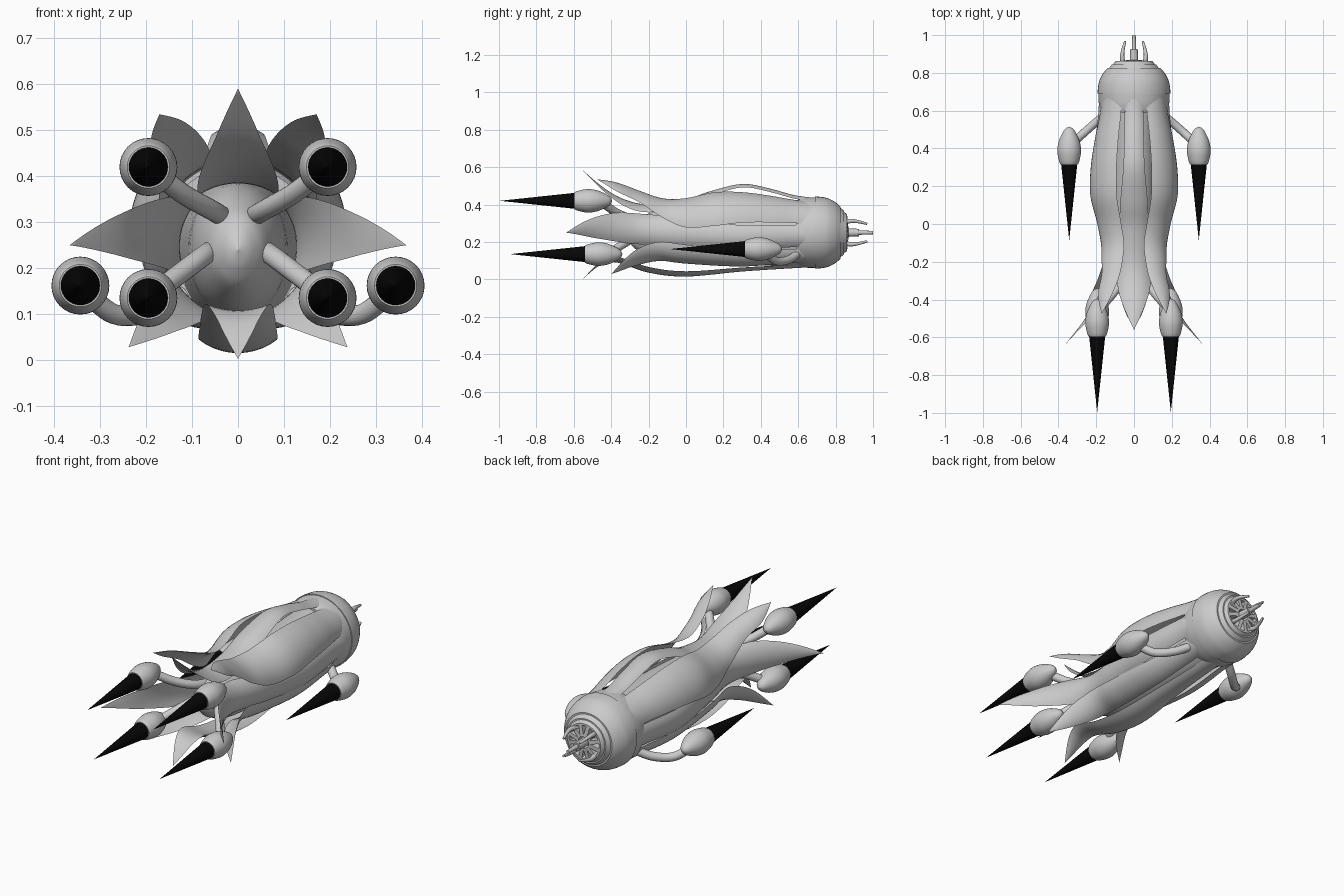
import bpy, bmesh, math
from mathutils import Vector

if "Cube" in bpy.data.objects:
    bpy.data.objects.remove(bpy.data.objects["Cube"])

CZ = 0.25  # height of the long axis
black = bpy.data.materials.new("black")
black.diffuse_color = (0.002, 0.002, 0.002, 1)
black.use_nodes = True
black.node_tree.nodes["Principled BSDF"].inputs["Base Color"].default_value = black.diffuse_color


def make(name, verts, faces, mat=None, angle=40):
    me = bpy.data.meshes.new(name)
    me.from_pydata([tuple(v) for v in verts], [], faces)
    bm = bmesh.new()
    bm.from_mesh(me)
    bmesh.ops.remove_doubles(bm, verts=bm.verts, dist=1e-5)
    bmesh.ops.recalc_face_normals(bm, faces=bm.faces)
    bm.to_mesh(me)
    bm.free()
    ob = bpy.data.objects.new(name, me)
    bpy.context.collection.objects.link(ob)
    if mat:
        me.materials.append(mat)
    bpy.ops.object.select_all(action='DESELECT')
    ob.select_set(True)
    bpy.context.view_layer.objects.active = ob
    bpy.ops.object.shade_smooth_by_angle(angle=math.radians(angle))
    return ob


def spline(pts, n):
    """Catmull-Rom through tuples of any length."""
    p = [pts[0]] + list(pts) + [pts[-1]]
    out = []
    for i in range(1, len(p) - 2):
        for k in range(n):
            t = k / n
            out.append(tuple(0.5 * (2*b + (c-a)*t + (2*a-5*b+4*c-d)*t*t + (3*b-a-3*c+d)*t**3)
                             for a, b, c, d in zip(p[i-1], p[i], p[i+1], p[i+2])))
    return out + [tuple(pts[-1])]


def bridge(rings):
    n = len(rings[0])
    verts = [v for r in rings for v in r]
    faces = [(i*n+j, i*n+(j+1) % n, (i+1)*n+(j+1) % n, (i+1)*n+j)
             for i in range(len(rings)-1) for j in range(n)]
    faces += [tuple(range(n)), tuple(range(len(verts)-n, len(verts)))]
    return verts, faces


def lathe(name, prof, x=0, y=0, z=CZ, seg=48, sx=1, mat=None, angle=40):
    """Turn a (y, radius) profile round the y axis."""
    rings = [[(x + sx*max(r, 1e-4)*math.cos(2*math.pi*j/seg), y + py,
               z + max(r, 1e-4)*math.sin(2*math.pi*j/seg)) for j in range(seg)] for py, r in prof]
    return make(name, *bridge(rings), mat, angle)


def tube(name, pts, rad, tip=None, seg=16):
    path = [Vector(p) for p in spline(pts, 8)]
    tip = rad if tip is None else tip
    rings = []
    for i, p in enumerate(path):
        d = (path[min(i+1, len(path)-1)] - path[max(i-1, 0)]).normalized()
        a = d.cross(Vector((0, 0, 1) if abs(d.z) < .9 else (1, 0, 0))).normalized()
        b = d.cross(a)
        r = rad + (tip-rad)*i/(len(path)-1)
        rings.append([p + r*(a*math.cos(2*math.pi*j/seg) + b*math.sin(2*math.pi*j/seg)) for j in range(seg)])
    return make(name, *bridge(rings))


def petal(name, stations, side=1, m=10, t=0.012):
    """Stations: y, radius from axis, angle, half width. Lens section curved round the axis."""
    rings = []
    for y, r, th, w in spline(stations, 6):
        w = max(w, 0.0004)
        th = math.radians(th)
        tt = t*min(1, w/0.05)
        us = [(-1 + 2*k/m, 1) for k in range(m+1)] + [(1 - 2*k/m, -1) for k in range(1, m)]
        ring = []
        for u, s in us:
            rr = r - tt + (tt*(1-u*u) if s > 0 else -0.3*tt*(1-u*u))
            a = th + u*w/r
            ring.append((side*rr*math.cos(a), y, CZ + rr*math.sin(a)))
        rings.append(ring)
    return make(name, *bridge(rings), angle=60)


# inner core, collar and rear cap
lathe("inner_core", spline([(.66, .175), (.4, .165), (.1, .152), (-.12, .135), (-.25, .09), (-.3, .045), (-.32, 0)], 6),
      z=.24, sx=.75)
lathe("collar", [(.59, .172), (.615, .183), (.65, .188), (.695, .189)])
lathe("rear_cap", spline([(.69, .193), (.72, .191), (.76, .183), (.80, .162), (.825, .14)], 4)
      + [(.825, .132), (.845, .117), (.845, .11), (.862, .098), (.862, .088), (.83, .08), (.83, 0)], angle=30)

# rear slats, claws and stepped spike
for i in range(12):
    a = math.radians(30*i + 15)
    rd, tn = Vector((math.cos(a), 0, math.sin(a))), Vector((-math.sin(a), 0, math.cos(a)))
    rings = [[Vector((0, yy, CZ)) + rd*rr + tn*s for rr, yy in
              ((.03, .83), (.09, .83), (.09, .862), (.03, .868))] for s in (-.01, .01)]
    make("rear_slat", *bridge(rings), angle=20)
for i in range(4):
    a = math.radians(90*i + 45)
    tube("rear_claw", [(r*math.cos(a), y, CZ + r*math.sin(a)) for r, y in
                       ((.075, .83), (.088, .88), (.083, .92), (.066, .968))], .015, .006, 10)
lathe("rear_spike", [(.83, .024), (.925, .02), (.925, .012), (1.0, .009)], seg=12)

# petals
petal("top_petal", [(.70, .184, 90, .05), (.58, .2, 90, .053), (.45, .235, 90, .055), (.3, .26, 90, .06),
                    (.12, .218, 90, .078), (-.02, .17, 90, .088), (-.2, .15, 90, .1), (-.33, .178, 90, .097),
                    (-.44, .24, 90, .058), (-.56, .34, 90, 0)])
petal("bottom_petal", [(.70, .184, -90, .05), (.58, .19, -90, .052), (.3, .208, -90, .065), (0, .235, -90, .09),
                       (-.2, .214, -90, .092), (-.37, .16, -90, .082), (-.46, .175, -90, .053), (-.55, .247, -90, 0)])
upper = [(.70, .184, 42, .088), (.58, .2, 42, .092), (.45, .226, 41, .103), (.3, .247, 40, .116), (.15, .246, 38, .125),
         (0, .208, 39, .112), (-.12, .202, 49, .088), (-.25, .247, 58, .062), (-.37, .302, 58, .046), (-.475, .332, 59, 0)]
sides = [(.70, .184, -5, .065), (.58, .19, -6, .065), (.3, .212, -8, .072), (0, .172, -3, .085), (-.2, .142, 9, .098),
         (-.35, .178, 11, .09), (-.5, .26, 6, .055), (-.64, .366, 0, 0)]
lower = [(.70, .184, -47, .055), (.58, .19, -47, .058), (.3, .21, -47, .07), (0, .188, -46, .08), (-.15, .172, -45, .08),
         (-.28, .225, -43, .058), (-.4, .325, -43, 0)]
for s in (1, -1):
    petal("upper_petal", upper, s)
    petal("side_petal", sides, s)
    petal("lower_petal", lower, s)

# egg-shaped pods with black spikes, on curved arms
egg = spline([(0, .046), (.02, .054), (.07, .063), (.12, .056), (.165, .037), (.19, .02), (.2, 0)], 4)
pods = [("upper", .195, -.595, .42, [(.03, -.2, .31), (.055, -.29, .325), (.12, -.38, .362), (.195, -.46, .42)]),
        ("lower", .195, -.54, .135, [(.04, -.15, .25), (.07, -.26, .23), (.13, -.34, .185), (.195, -.42, .135)]),
        ("rear", .343, .315, .162, [(.12, .60, .14), (.19, .548, .105), (.27, .478, .1), (.343, .41, .16)])]
for name, x, y, z, arm in pods:
    for s in (1, -1):
        lathe(name + "_pod", egg, s*x, y, z, 32)
        lathe(name + "_spike", [(.005, .043), (-.4, 0)], s*x, y, z, 32, mat=black)
        tube(name + "_arm", [(s*a, b, c) for a, b, c in arm], .022)
